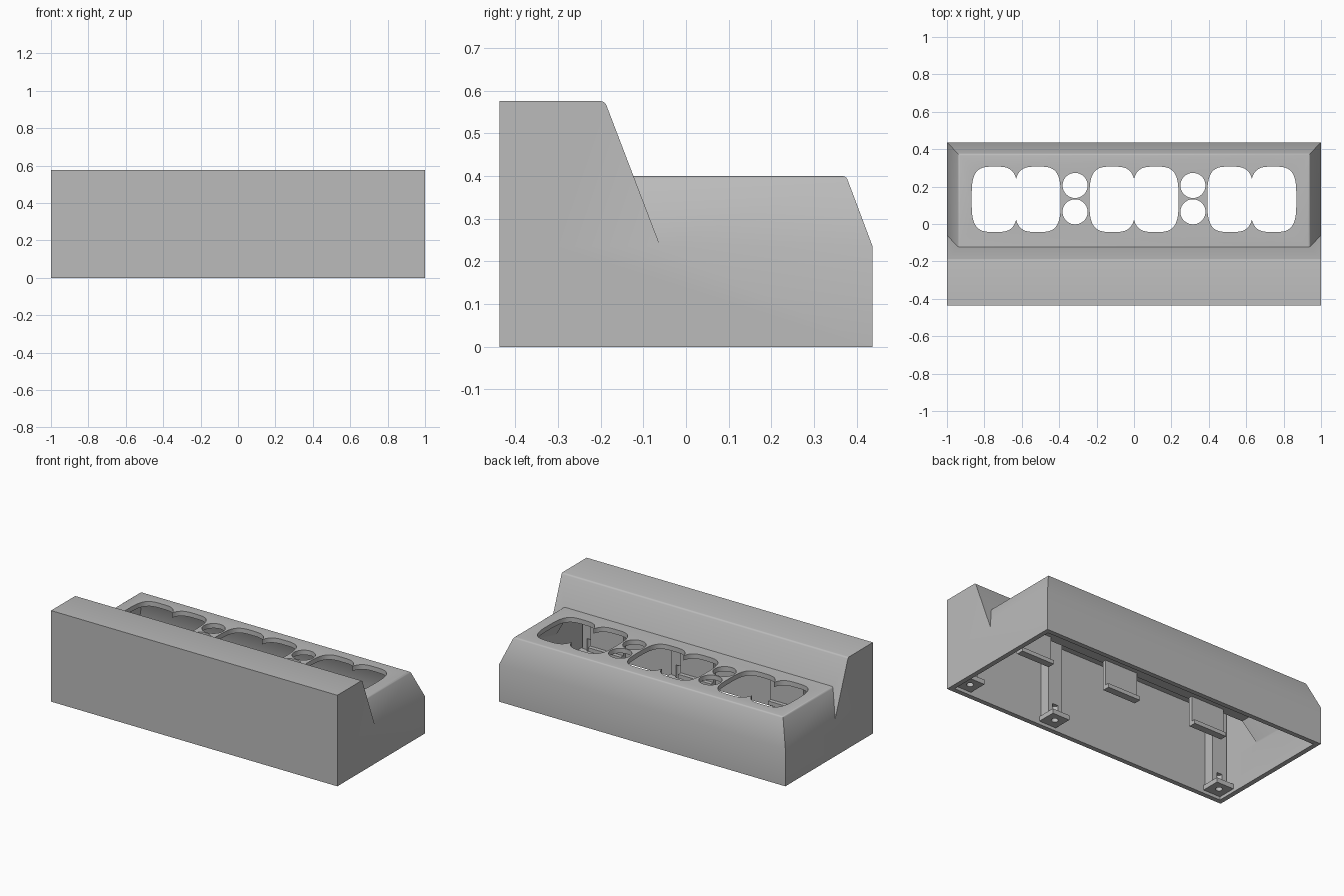
import bpy, bmesh, math
from mathutils import Vector

if "Cube" in bpy.data.objects:
    bpy.data.objects.remove(bpy.data.objects["Cube"], do_unlink=True)

GREY = (0.5, 0.5, 0.5, 1)
mat = bpy.data.materials.new("light_grey_plastic")
mat.use_nodes = True
mat.diffuse_color = GREY
mat.node_tree.nodes["Principled BSDF"].inputs["Base Color"].default_value = GREY


def finish(bm, name):
    bmesh.ops.recalc_face_normals(bm, faces=bm.faces)
    me = bpy.data.meshes.new(name)
    bm.to_mesh(me)
    bm.free()
    me.materials.append(mat)
    ob = bpy.data.objects.new(name, me)
    bpy.context.collection.objects.link(ob)
    return ob


def hull(name, points, rounded=None):
    """Convex solid around the points, with chosen edges rounded."""
    bm = bmesh.new()
    for p in points:
        bm.verts.new(p)
    bmesh.ops.convex_hull(bm, input=bm.verts)
    bmesh.ops.dissolve_limit(bm, angle_limit=0.01, verts=bm.verts, edges=bm.edges)
    if rounded:
        edges = [e for e in bm.edges if all(rounded(v.co) for v in e.verts)]
        bmesh.ops.bevel(bm, geom=edges, offset=0.009, segments=3, profile=0.5, affect='EDGES')
    return finish(bm, name)


def prism(name, outline, z0, z1):
    bm = bmesh.new()
    face = bm.faces.new([bm.verts.new((x, y, z0)) for x, y in outline])
    ext = bmesh.ops.extrude_face_region(bm, geom=[face])
    bmesh.ops.translate(bm, vec=(0, 0, z1 - z0),
                        verts=[g for g in ext["geom"] if isinstance(g, bmesh.types.BMVert)])
    return finish(bm, name)


def box(name, x, y, z):
    return hull(name, [(a, b, c) for a in x for b in y for c in z])


def oval(cx, cy, a, b, power=2, n=48):
    """Superellipse outline."""
    def s(v):
        return math.copysign(abs(v) ** (2 / power), v)
    angles = [math.tau * (i + 0.5) / n for i in range(n)]
    return [(cx + a * s(math.cos(t)), cy + b * s(math.sin(t))) for t in angles]


def combine(target, tool, operation):
    mod = target.modifiers.new(operation.lower(), 'BOOLEAN')
    mod.operation, mod.solver, mod.object = operation, 'EXACT', tool
    bpy.context.view_layer.objects.active = target
    bpy.ops.object.modifier_apply(modifier=mod.name)
    bpy.data.objects.remove(tool, do_unlink=True)


def deck_solid(name, t, floor, rounded=None):
    pts = []
    for s in (-1, 1):
        for x, back, z in ((1, 0.437, floor), (1, 0.437, 0.235 - t / 3), (0.94, 0.375, 0.4 - t)):
            pts += [(s * (x - t), back - t, z), (s * (x - t), -0.3, z)]
    return hull(name, pts, rounded)


def ridge_solid(name, t, floor, rounded=None):
    profile = [(-0.437 + t, floor), (-0.06 - t, floor), (-0.06 - t, 0.235),
               (-0.19 - 0.7 * t, 0.575 - t), (-0.437 + t, 0.575 - t)]
    return hull(name, [(s * (1 - t), y, z) for s in (-1, 1) for y, z in profile], rounded)


# Hollow housing: low deck with sloped edges, tall ridge along the front
WALL = 0.03
housing = deck_solid("housing", 0, 0, lambda c: c.z > 0.39)
combine(housing, ridge_solid("ridge", 0, 0, lambda c: c.z > 0.5 and c.y > -0.3), 'UNION')
combine(housing, deck_solid("deck_cavity", WALL, -0.1), 'DIFFERENCE')
combine(housing, ridge_solid("ridge_cavity", WALL, -0.1), 'DIFFERENCE')

# Double-lobed openings and pairs of round holes through the deck
for cx in (-0.63, 0, 0.63):
    for s in (-1, 1):
        combine(housing, prism("lobe", oval(cx + s * 0.115, 0.132, 0.123, 0.175, 3.4), 0.3, 0.5),
                'DIFFERENCE')
for cx in (-0.315, 0.315):
    for cy in (0.065, 0.206):
        combine(housing, prism("round_hole", oval(cx, cy, 0.067, 0.067), 0.3, 0.5), 'DIFFERENCE')

# Hanging clips with a lip, one in front of each opening
for i, cx in enumerate((-0.63, 0, 0.63)):
    clip = box(f"clip_{i + 1}", (cx - 0.115, cx + 0.115), (-0.135, -0.11), (0.19, 0.385))
    combine(clip, box("lip", (cx - 0.115, cx + 0.115), (-0.13, -0.085), (0.185, 0.21)), 'UNION')

# Screw posts on the inside of the front wall, with drilled feet
for i, cx in enumerate((-0.91, 0.29, 0.91)):
    post = box(f"screw_post_{i + 1}", (cx - 0.05, cx + 0.05), (-0.415, -0.34), (0.03, 0.55))
    combine(post, box("foot", (cx - 0.06, cx + 0.06), (-0.412, -0.29), (0.02, 0.05)), 'UNION')
    combine(post, prism("screw_hole", oval(cx, -0.345, 0.02, 0.02, n=20), -0.1, 0.12), 'DIFFERENCE')

# Smooth the curved walls, keep the edges sharp
bpy.ops.object.select_all(action='DESELECT')
for ob in bpy.context.collection.objects:
    if ob.type == 'MESH':
        ob.select_set(True)
        bpy.context.view_layer.objects.active = ob
bpy.ops.object.shade_smooth_by_angle(angle=math.radians(35))
